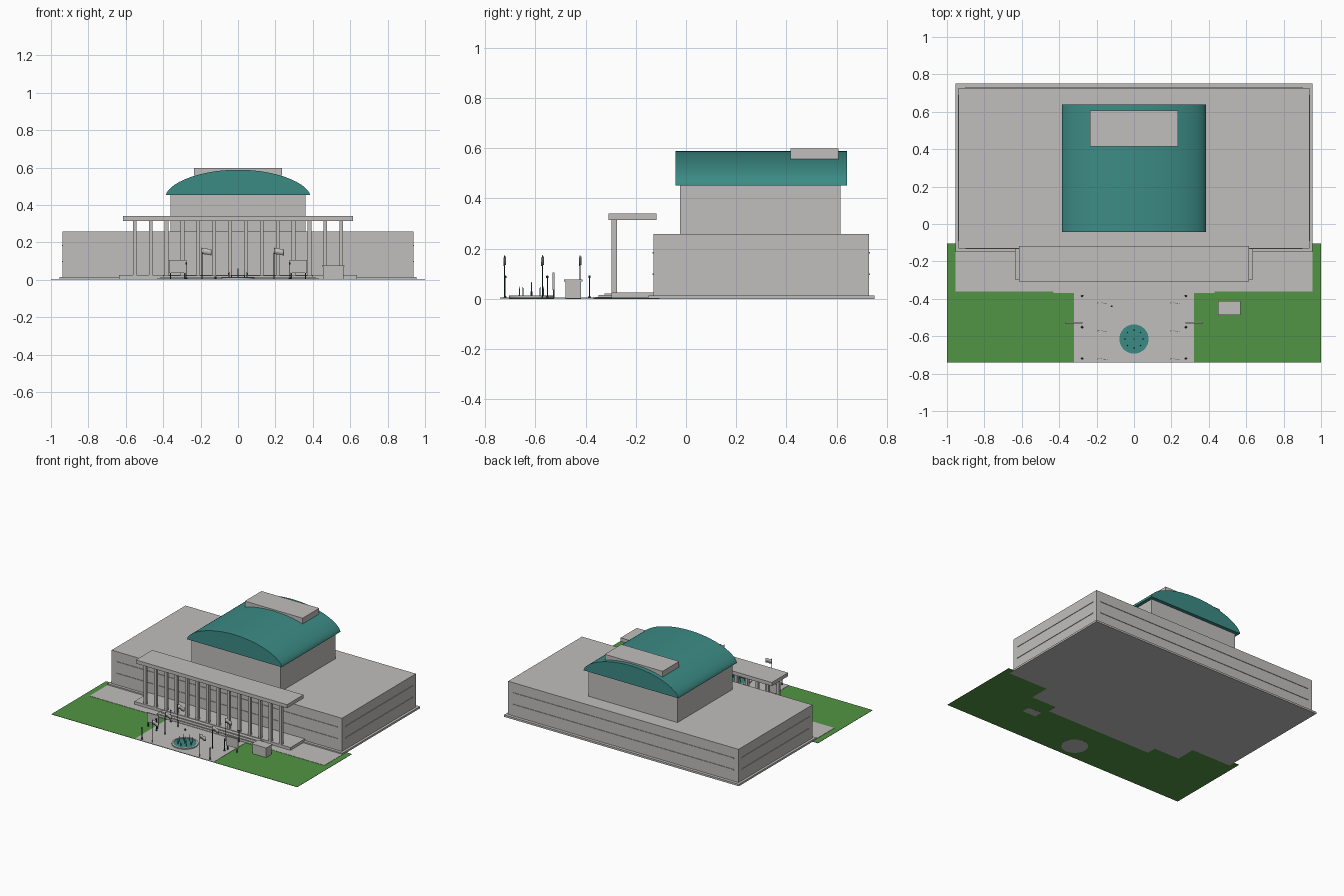
import bpy, bmesh, math

if "Cube" in bpy.data.objects:
    bpy.data.objects.remove(bpy.data.objects["Cube"])


def material(name, rgb):
    m = bpy.data.materials.new(name)
    m.diffuse_color = (*rgb, 1)
    m.use_nodes = True
    m.node_tree.nodes["Principled BSDF"].inputs["Base Color"].default_value = m.diffuse_color
    return m


STONE = material("pale_stone", (0.53, 0.52, 0.51))
TEAL = material("teal_copper", (0.045, 0.26, 0.235))
GRASS = material("grass_green", (0.085, 0.30, 0.058))
DARK = material("dark_metal", (0.025, 0.06, 0.055))


def finish(name, bm, mat, smooth=False):
    bmesh.ops.recalc_face_normals(bm, faces=bm.faces)
    me = bpy.data.meshes.new(name)
    bm.to_mesh(me)
    bm.free()
    me.materials.append(mat)
    ob = bpy.data.objects.new(name, me)
    bpy.context.collection.objects.link(ob)
    if smooth:
        bpy.ops.object.select_all(action='DESELECT')
        ob.select_set(True)
        bpy.context.view_layer.objects.active = ob
        bpy.ops.object.shade_smooth_by_angle(angle=math.radians(35))
    return ob


def box(name, x0, x1, y0, y1, z0, z1, mat=STONE):
    bm = bmesh.new()
    bmesh.ops.create_cube(bm, size=1)
    for v in bm.verts:
        v.co = (x0 + (v.co.x + .5) * (x1 - x0), y0 + (v.co.y + .5) * (y1 - y0),
                z0 + (v.co.z + .5) * (z1 - z0))
    return finish(name, bm, mat)


def prism(name, profile, y0, y1, mat, smooth=False):
    """Extrude an x-z profile along y."""
    bm = bmesh.new()
    f = bm.faces.new([bm.verts.new((x, y0, z)) for x, z in profile])
    r = bmesh.ops.extrude_face_region(bm, geom=[f])
    for v in r["geom"]:
        if isinstance(v, bmesh.types.BMVert):
            v.co.y = y1
    return finish(name, bm, mat, smooth)


def lathe(name, x, y, profile, mat, n=12):
    """Spin an r-z profile about a vertical axis."""
    bm = bmesh.new()
    vs = [bm.verts.new((r, 0, z)) for r, z in profile]
    es = [bm.edges.new(p) for p in zip(vs, vs[1:])]
    bmesh.ops.spin(bm, geom=vs + es, cent=(0, 0, 0), axis=(0, 0, 1),
                   angle=2 * math.pi, steps=n)
    bmesh.ops.remove_doubles(bm, verts=bm.verts, dist=1e-5)
    bmesh.ops.translate(bm, verts=bm.verts, vec=(x, y, 0))
    return finish(name, bm, mat, True)


# Grounds
box("lawn", -1, 1, -.74, -.105, .001, .003, GRASS)
box("terrace_paving", -.955, .955, -.36, -.14, .003, .005)
box("plaza_paving", -.32, .32, -.74, -.355, .003, .005)

# Main building
box("plinth", -.955, .955, -.15, .75, 0, .014)
box("main_hall", -.937, .937, -.13, .728, .014, .258)
for i, z in enumerate((.095, .18)):
    for s in (-1, 1):
        a, b = sorted((s * .935, s * .941))
        box(f"side_wall_band_{i}", a, b, -.09, .69, z, z + .006)
    box(f"back_wall_band_{i}", -.90, .90, .726, .732, z, z + .006)
    box(f"front_wall_band_{i}", -.90, .90, -.134, -.128, z, z + .006)

# Upper hall with vaulted roof
box("upper_hall", -.362, .362, -.024, .615, .255, .455)
vault = []
for i in range(41):
    t = math.pi * i / 40
    vault.append((.385 * math.cos(t), .452 + .136 * math.sin(t) ** 1.2))
prism("vaulted_roof", vault, -.042, .64, TEAL, True)
box("roof_plant_room", -.235, .235, .415, .608, .556, .598)

# Portico
box("portico_floor", -.635, .635, -.297, -.13, 0, .026)
box("upper_step", -.40, .40, -.325, -.29, 0, .022)
box("middle_step", -.415, .415, -.348, -.29, 0, .015)
box("lower_step", -.43, .43, -.368, -.29, 0, .008)
box("portico_canopy", -.615, .615, -.308, -.118, .314, .34)
for i in range(14):
    x = -.552 + i * 1.104 / 13
    box(f"portico_column_{i}", x - .01, x + .01, -.296, -.275, .026, .314)

# Fountain
FY = -.615
lathe("fountain_basin", 0, FY, [(0, 0), (.089, 0), (.089, .013), (.078, .013),
                                (.078, .006), (0, .006)], STONE, 40)
lathe("fountain_water", 0, FY, [(0, .006), (.079, .006), (.079, .010), (0, .010)], TEAL, 40)
lathe("fountain_centre_jet", 0, FY, [(0, .01), (.004, .01), (0, .085)], TEAL, 8)
for i in range(8):
    a = i * math.pi / 4
    lathe(f"fountain_jet_{i}", .048 * math.cos(a), FY + .048 * math.sin(a),
          [(0, .01), (.003, .01), (0, .062)], TEAL, 8)

# Flags and lamp posts along both sides of the plaza
for s in (-1, 1):
    for i in range(3):
        y = -.72 + i * .168
        lathe(f"lamp_post_{s}_{i}", s * .277, y,
              [(0, .003), (.006, .003), (.006, .008), (.0022, .011), (.0022, .082),
               (.005, .084), (.005, .091), (0, .094)], DARK, 10)
        y, x = -.722 + i * .15, s * .193
        lathe(f"flag_pole_{s}_{i}", x, y, [(0, .003), (.0022, .003), (.0018, .172),
                                           (0, .174)], DARK, 8)
        bm = bmesh.new()
        rows = []
        for k in range(11):
            u = k / 10
            rows.append([bm.verts.new((x + u * .052, y + .005 * math.sin(u * 6.28),
                                       z - .008 * u)) for z in (.138, .17)])
        for p, q in zip(rows, rows[1:]):
            bm.faces.new((p[0], q[0], q[1], p[1]))
        flag = finish(f"flag_{s}_{i}", bm, STONE, True)
        flag.modifiers.new("thickness", "SOLIDIFY").thickness = .0012

    # Notice boards
    a, b = sorted((s * .275, s * .37))
    box(f"notice_board_{s}", a, b, -.531, -.523, .036, .105)
    for x in (a + .01, b - .01):
        box(f"notice_board_leg_{s}", x - .003, x + .003, -.530, -.524, .003, .04, DARK)

# Kiosk and small bollard
box("kiosk_body", .455, .565, -.48, -.418, 0, .072)
box("kiosk_lid", .45, .57, -.486, -.412, .07, .077)
lathe("small_bollard", -.12, -.44, [(0, .003), (.005, .003), (.005, .016), (0, .018)], DARK, 8)
